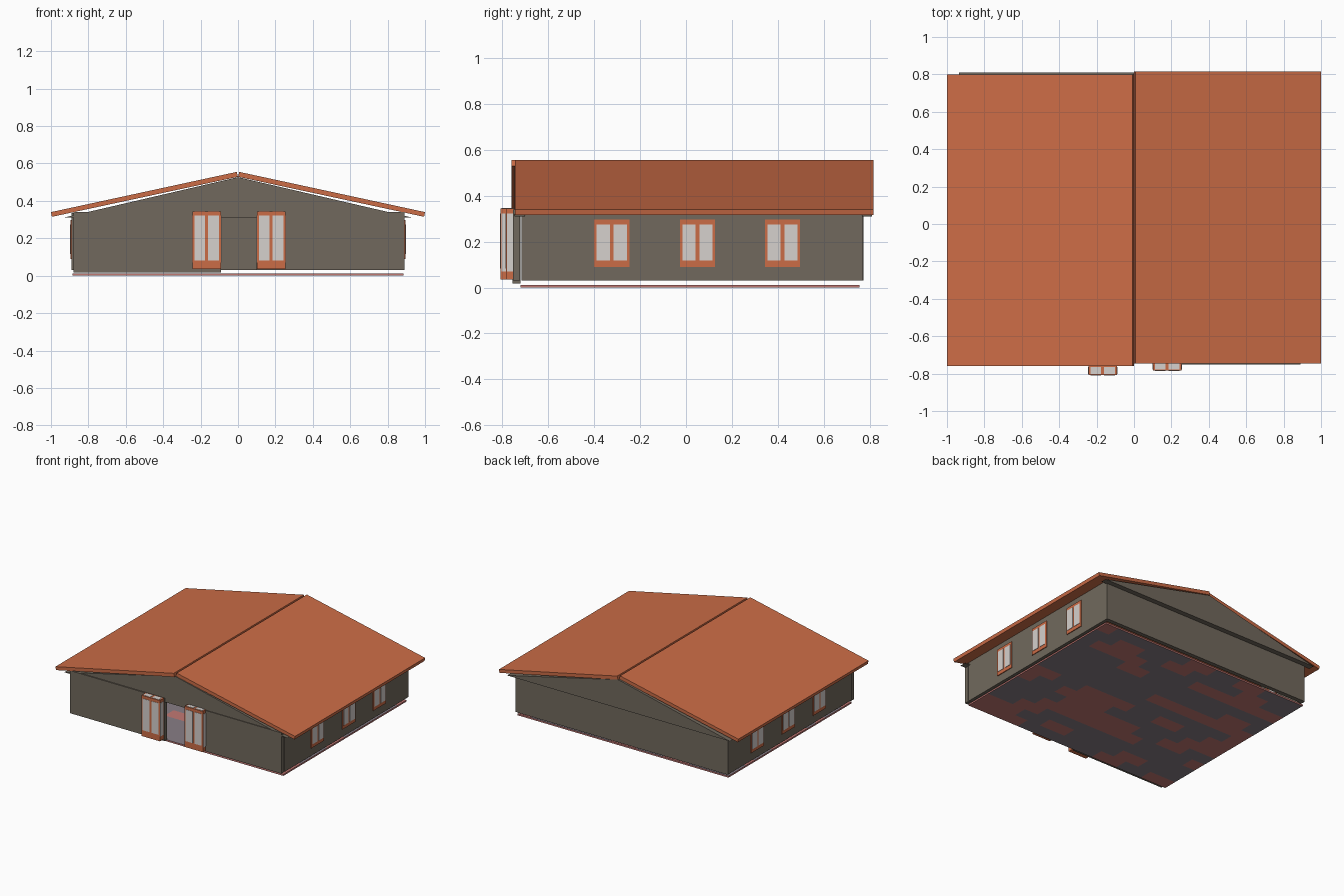
import bpy, bmesh, random

if "Cube" in bpy.data.objects:
    bpy.data.objects.remove(bpy.data.objects["Cube"])

random.seed(4)


def mat(name, rgb):
    m = bpy.data.materials.new(name)
    m.diffuse_color = (*rgb, 1)
    m.use_nodes = True
    m.node_tree.nodes["Principled BSDF"].inputs["Base Color"].default_value = m.diffuse_color
    return m


ORANGE = mat("terracotta", (0.60, 0.15, 0.062))
STONE = mat("grey brown wall", (0.165, 0.141, 0.109))
GLASS = mat("pale glass", (0.67, 0.635, 0.61))
SLATE = mat("grey floor", (0.25, 0.21, 0.24))
PINK = mat("pink floor tile", (0.54, 0.19, 0.175))


def finish(name, bm, *mats):
    bmesh.ops.recalc_face_normals(bm, faces=bm.faces)
    me = bpy.data.meshes.new(name)
    bm.to_mesh(me)
    bm.free()
    ob = bpy.data.objects.new(name, me)
    for m in mats:
        me.materials.append(m)
    bpy.context.collection.objects.link(ob)
    return ob


def box(name, m, x, y, z):
    """Box between the given (min, max) ranges."""
    bm = bmesh.new()
    bmesh.ops.create_cube(bm, size=1)
    for v in bm.verts:
        v.co = [r[0] if c < 0 else r[1] for c, r in zip(v.co, (x, y, z))]
    return finish(name, bm, m)


def prism(name, m, profile, y0, y1):
    """Extrude an x-z profile along y."""
    bm = bmesh.new()
    f = bm.faces.new([bm.verts.new((x, y0, z)) for x, z in profile])
    ext = bmesh.ops.extrude_face_region(bm, geom=[f])["geom"]
    for v in ext:
        if isinstance(v, bmesh.types.BMVert):
            v.co.y = y1
    return finish(name, bm, m)


# floor slab with scattered pink tiles
bm = bmesh.new()
nx, ny = 16, 14
X0, X1, Y0, Y1 = -0.885, 0.885, -0.72, 0.755
bmesh.ops.create_grid(bm, x_segments=nx, y_segments=ny, size=1)
for v in bm.verts:
    v.co.x = X0 + (v.co.x + 1) / 2 * (X1 - X0)
    v.co.y = Y0 + (v.co.y + 1) / 2 * (Y1 - Y0)
bmesh.ops.solidify(bm, geom=bm.faces[:], thickness=0.012)
low = min(v.co.z for v in bm.verts)
for v in bm.verts:
    v.co.z -= low
tile = {}
bm.normal_update()
for f in bm.faces:
    c = f.calc_center_median()
    row = int((c.y - Y0) / (Y1 - Y0) * ny)
    col = (int((c.x - X0) / (X1 - X0) * nx) + row % 2) // 2
    tile.setdefault((row, col), random.random() < 0.38)
    f.material_index = int(tile[row, col])
    if abs(f.normal.z) < 0.5:
        f.material_index = 1
finish("floor", bm, SLATE, PINK)

# outer walls
box("front_wall_left", STONE, (-0.88, -0.09), (-0.755, -0.72), (0.017, 0.34))
box("front_wall_right", STONE, (0.10, 0.89), (-0.752, -0.722), (0.03, 0.34))
box("back_wall", STONE, (-0.88, 0.88), (0.74, 0.772), (0.03, 0.34))
for s, side in ((-1, "left"), (1, "right")):
    box(f"{side}_wall", STONE, sorted((s * 0.866, s * 0.89)), (-0.715, 0.77), (0.03, 0.335))

# gables
tri = [(-0.935, 0.31), (0.935, 0.31), (0, 0.527)]
prism("front_gable", STONE, tri, -0.747, -0.70)
prism("back_gable", STONE, tri, 0.765, 0.81)

# roof slabs, slightly offset from each other
roof = [(1, 0.34), (0.995, 0.315), (0.0, 0.529), (0.007, 0.555)]
prism("roof_left", ORANGE, [(-x, z) for x, z in roof], -0.76, 0.80)
prism("roof_right", ORANGE, roof, -0.745, 0.815)

# side windows: frame through the wall, two panes on each face
for s, side in ((-1, "left"), (1, "right")):
    for i, y in enumerate((-0.323, 0.05, 0.42)):
        n = f"{side}_window_{i + 1}"
        box(n + "_frame", ORANGE, sorted((s * 0.860, s * 0.896)),
            (y - 0.077, y + 0.077), (0.09, 0.297))
        for k in (-1, 1):
            box(f"{n}_pane_{k}", GLASS, sorted((s * 0.857, s * 0.899)),
                (y + k * 0.037 - 0.029, y + k * 0.037 + 0.029), (0.117, 0.275))

# front doors flanking the entrance gap
for side, x, y0, y1 in (("left", -0.1675, -0.81, -0.757), ("right", 0.1775, -0.786, -0.735)):
    n = f"{side}_door"
    box(n, ORANGE, (x - 0.077, x + 0.077), (y0 + 0.002, y1), (0.035, 0.344))
    for k in (-1, 1):
        c = x + k * 0.037
        box(f"{n}_pane_{k}", GLASS, (c - 0.029, c + 0.029), (y0, y0 + 0.004), (0.082, 0.322))
        box(f"{n}_top_pane_{k}", GLASS, (c - 0.029, c + 0.029), (y0 + 0.008, y1 - 0.008), (0.342, 0.346))
        e = x + k * 0.077
        box(f"{n}_side_pane_{k}", GLASS, (e - 0.002, e + 0.002), (y0 + 0.007, y1 - 0.007), (0.07, 0.322))
